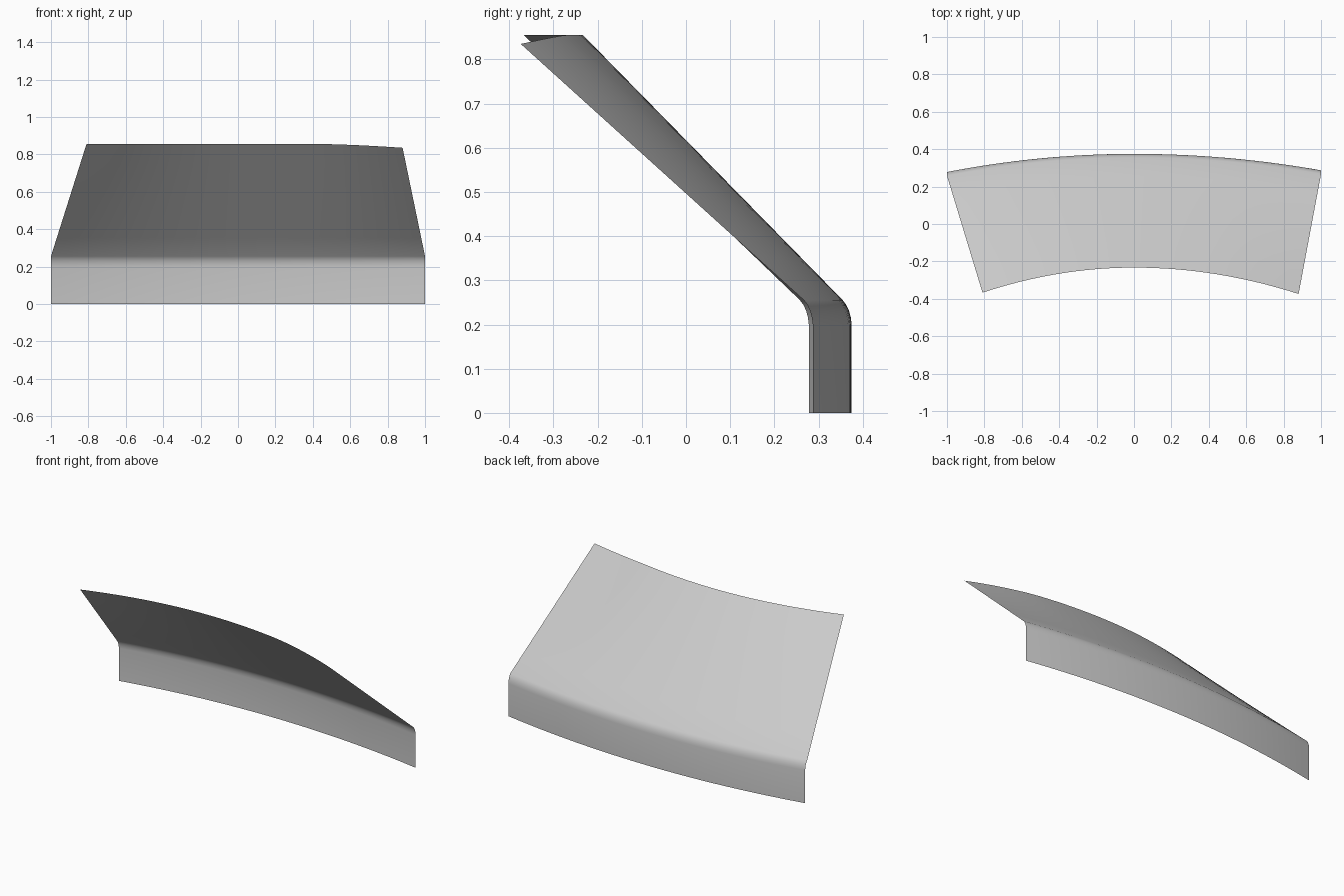
import bpy, bmesh, math

if "Cube" in bpy.data.objects:
    bpy.data.objects.remove(bpy.data.objects["Cube"])

COLS = 32


def base_y(x):
    # Gently bowed footprint of the upright lip
    return 0.375 - (0.097 if x < 0 else 0.088) * x * x


def top_point(t):
    # Narrower, more strongly bowed upper edge, dipping at the right end
    x = t * (0.81 if t < 0 else 0.88)
    y = -0.233 - (0.134 if t < 0 else 0.141) * t * t
    z = 0.855 - 0.02 * max(0, (t - 0.5) / 0.5) ** 1.5
    return x, y, z


# Upright lip and rounded bend: (offset in y, height)
lip = [(0, 0), (0, 0.2), (-0.002, 0.216), (-0.006, 0.231),
       (-0.012, 0.244), (-0.02, 0.255)]
slope_steps = 6

bm = bmesh.new()
columns = []
for i in range(COLS + 1):
    t = -1 + 2 * i / COLS
    pts = [(t, base_y(t) + dy, z) for dy, z in lip]
    start, end = pts[-1], top_point(t)
    # Straight sloping panel from the bend to the upper edge
    for k in range(1, slope_steps + 1):
        f = k / slope_steps
        pts.append(tuple(a + (b - a) * f for a, b in zip(start, end)))
    columns.append([bm.verts.new(p) for p in pts])

for a, b in zip(columns, columns[1:]):
    for j in range(len(a) - 1):
        bm.faces.new((b[j], a[j], a[j + 1], b[j + 1]))

mesh = bpy.data.meshes.new("curved_panel")
bm.to_mesh(mesh)
bm.free()
panel = bpy.data.objects.new("curved_panel", mesh)
bpy.context.collection.objects.link(panel)
bpy.context.view_layer.objects.active = panel
panel.select_set(True)
bpy.ops.object.shade_smooth_by_angle(angle=math.radians(40))
